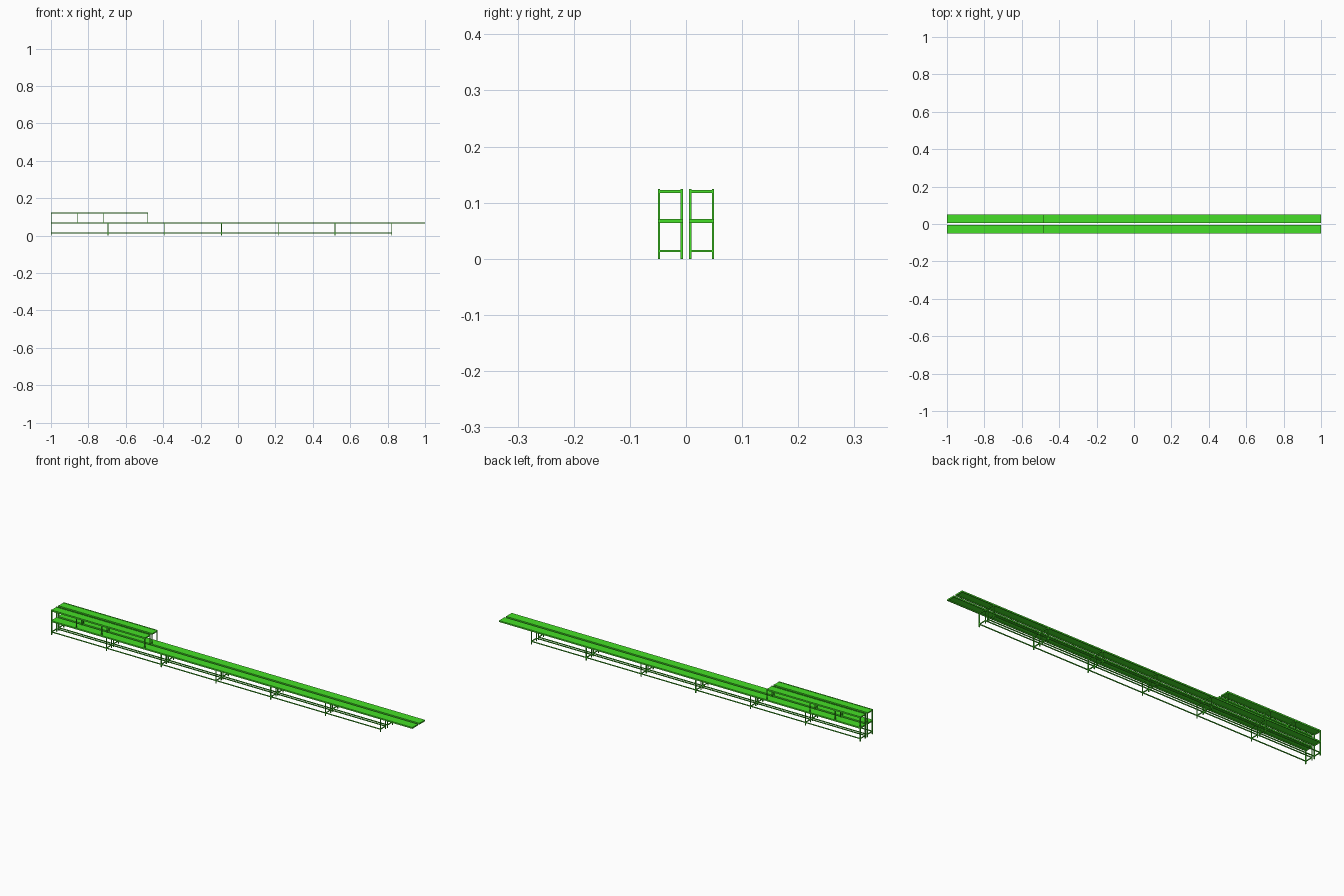
import bpy, bmesh

if "Cube" in bpy.data.objects:
    bpy.data.objects.remove(bpy.data.objects["Cube"])

green = bpy.data.materials.new("green")
green.diffuse_color = (0.06, 0.74, 0.02, 1)
green.use_nodes = True
green.node_tree.nodes["Principled BSDF"].inputs["Base Color"].default_value = green.diffuse_color

T = 0.004                      # tube thickness
Y0, Y1 = 0.0055, 0.05          # inner and outer edge of one bench
LEGS = [-1 + T / 2 + i * 0.3033 for i in range(7)]
POSTS = [-1 + T / 2, -0.86, -0.72, -0.48 - T / 2]
LEG_END = LEGS[-1] + T / 2


def boxes(name, items):
    """One object from boxes given as (x0, x1, y0, y1, z0, z1)."""
    bm = bmesh.new()
    for x0, x1, y0, y1, z0, z1 in items:
        verts = bmesh.ops.create_cube(bm, size=1)["verts"]
        bmesh.ops.scale(bm, vec=(x1 - x0, y1 - y0, z1 - z0), verts=verts)
        bmesh.ops.translate(bm, vec=((x0 + x1) / 2, (y0 + y1) / 2, (z0 + z1) / 2), verts=verts)
    me = bpy.data.meshes.new(name)
    bm.to_mesh(me)
    bm.free()
    me.materials.append(green)
    ob = bpy.data.objects.new(name, me)
    bpy.context.collection.objects.link(ob)
    # second bench on the other side of the gap
    mirror = ob.modifiers.new("mirror", "MIRROR")
    mirror.use_axis = (False, True, False)
    mirror.use_clip = False
    mirror.use_mirror_merge = False
    return ob


SIDES = [(Y0, Y0 + T), (Y1 - T, Y1)]


def uprights(xs, z0, z1):
    return [(x - T / 2, x + T / 2, a, b, z0, z1) for x in xs for a, b in SIDES]


def side_rails(x1, z0, z1):
    return [(-1, x1, a, b, z0, z1) for a, b in SIDES]


def cross_bars(xs, z0, z1):
    return [(x - T / 2, x + T / 2, Y0 + T, Y1 - T, z0, z1) for x in xs]


# lower stand
boxes("bench_legs", uprights(LEGS, 0, 0.066))
boxes("bench_lower_rails", side_rails(LEG_END, 0.012, 0.016))
boxes("bench_lower_cross_bars", cross_bars(LEGS, 0.012, 0.016))

# long worktop: plate on a rail frame
boxes("bench_top_plate", [(-1, 1, Y0, Y1, 0.068, 0.071)])
boxes("bench_top_rails", side_rails(1, 0.064, 0.068))
boxes("bench_top_cross_bars", cross_bars(LEGS + [1 - T / 2], 0.064, 0.068))

# raised shelf at the left end
boxes("shelf_posts", uprights(POSTS, 0.071, 0.118))
boxes("shelf_plate", [(-1, -0.48, Y0 + T, Y1 - T, 0.120, 0.123)])
boxes("shelf_rails", side_rails(-0.48, 0.117, 0.1245))
boxes("shelf_cross_bars", cross_bars(POSTS, 0.117, 0.120))
